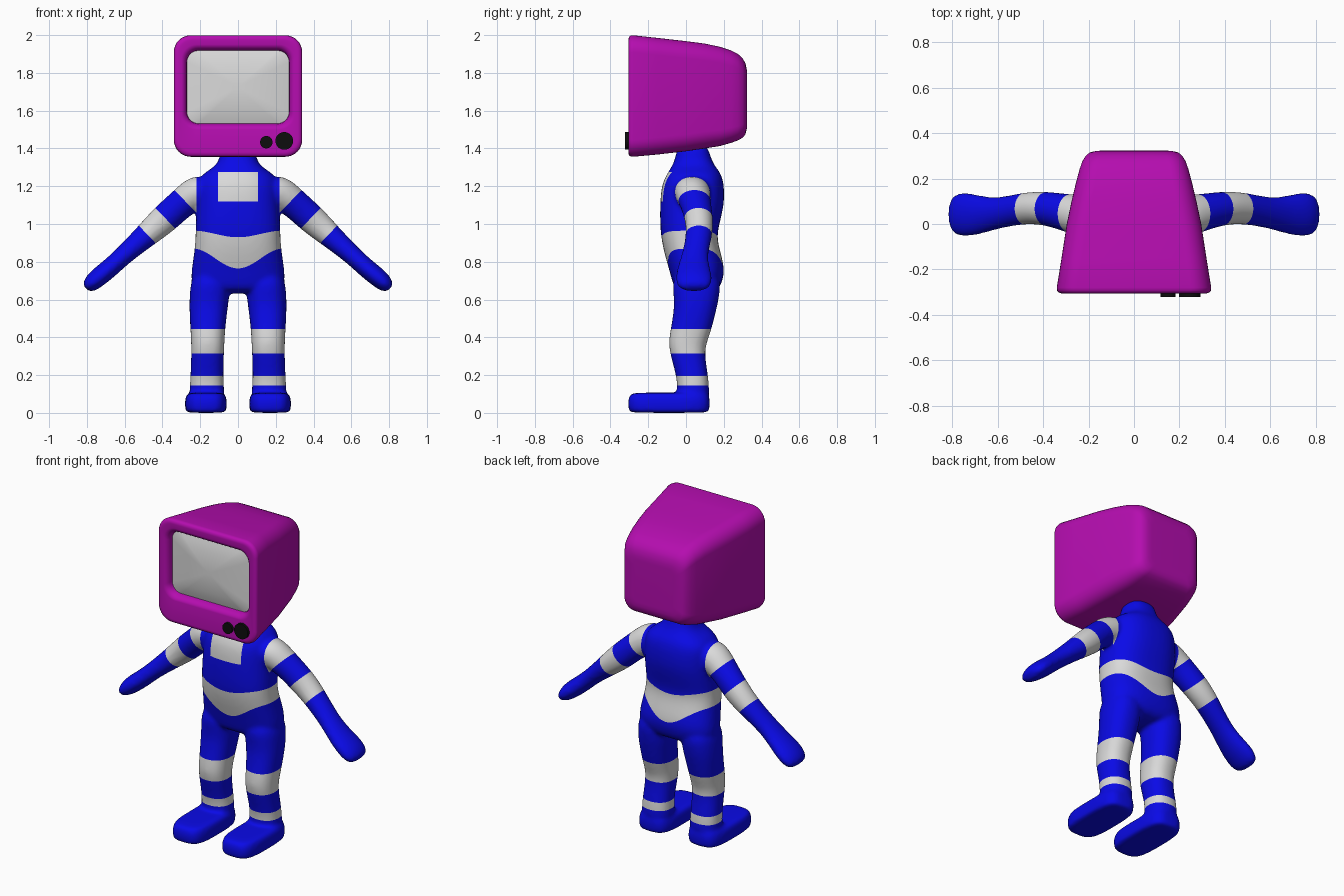
import bpy, bmesh, math
from mathutils import Vector as V

if "Cube" in bpy.data.objects:
    bpy.data.objects.remove(bpy.data.objects["Cube"])


def material(name, rgb):
    m = bpy.data.materials.new(name)
    m.diffuse_color = (*rgb, 1)
    m.use_nodes = True
    m.node_tree.nodes["Principled BSDF"].inputs["Base Color"].default_value = m.diffuse_color
    return m


BLUE = material("blue", (0.003, 0.003, 0.8))
WHITE = material("white", (0.7, 0.7, 0.7))
PURPLE = material("purple", (0.46, 0.004, 0.43))
BLACK = material("black", (0.004, 0.004, 0.004))


def make_object(name, bm, mats):
    me = bpy.data.meshes.new(name)
    bm.to_mesh(me)
    bm.free()
    for m in mats:
        me.materials.append(m)
    ob = bpy.data.objects.new(name, me)
    bpy.context.collection.objects.link(ob)
    return ob


def loft(bm, rings):
    """Skin a list of closed point rings, with end caps; returns faces per span."""
    loops = [[bm.verts.new(p) for p in r] for r in rings]
    spans = []
    for a, b in zip(loops, loops[1:]):
        n = len(a)
        spans.append([bm.faces.new((a[i], a[(i + 1) % n], b[(i + 1) % n], b[i])) for i in range(n)])
    caps = [bm.faces.new(loops[0]), bm.faces.new(list(reversed(loops[-1])))]
    bmesh.ops.recalc_face_normals(bm, faces=sum(spans, []) + caps)
    return spans, caps


def oval(c, u, v, e=2.0, n=28):
    """Superellipse ring around c with half axes u and v."""
    pts = []
    for i in range(n):
        a = 2 * math.pi * (i + 0.5) / n
        s, t = math.cos(a), math.sin(a)
        pts.append(V(c) + V(u) * math.copysign(abs(s) ** (2 / e), s)
                   + V(v) * math.copysign(abs(t) ** (2 / e), t))
    return pts


def flat_oval(z, x0, x1, y0, y1, e):
    return oval(((x0 + x1) / 2, (y0 + y1) / 2, z), ((x1 - x0) / 2, 0, 0), (0, (y1 - y0) / 2, 0), e)


# Suit: torso, legs, feet and arms lofted, then fused into one smooth skin
bm = bmesh.new()
TORSO = [(1.43, .09, -.045, .115), (1.35, .095, -.055, .13), (1.305, .12, -.075, .155),
         (1.275, .175, -.095, .18), (1.24, .207, -.115, .195), (1.19, .216, -.132, .203),
         (1.1, .22, -.138, .203), (1.0, .225, -.138, .177), (.93, .225, -.132, .163),
         (.85, .232, -.117, .183), (.76, .247, -.09, .207), (.69, .25, -.072, .192), (.63, .22, -.05, .16)]
loft(bm, [flat_oval(z, -w, w, a, b, 2.5) for z, w, a, b in TORSO])

LEG = [(.76, .04, .245, -.08, .19), (.62, .045, .257, -.065, .178), (.55, .055, .258, -.063, .162),
       (.44, .068, .252, -.082, .135), (.38, .071, .249, -.092, .113), (.32, .074, .247, -.087, .097),
       (.2, .078, .252, -.052, .117), (.14, .074, .255, -.047, .122), (.04, .07, .258, -.045, .125)]
FOOT = [(.0, .07, .27, -.295, .115), (.008, .063, .277, -.302, .122), (.04, .058, .282, -.308, .127),
        (.075, .06, .28, -.307, .126), (.1, .068, .272, -.295, .12), (.108, .085, .255, -.27, .105)]
D = V((.72, 0, -.69))          # arm direction
ARM = [(.13, .03, 1.21, .08, .09), (.21, .032, 1.165, .1, .098), (.283, .045, 1.125, .077, .085),
       (.385, .07, 1.03, .081, .075), (.48, .072, .945, .066, .07), (.605, .045, .835, .05, .067),
       (.68, .04, .765, .051, .087), (.75, .042, .71, .052, .1), (.79, .042, .672, .041, .088),
       (.806, .042, .657, .02, .055)]
for s in (-1, 1):
    loft(bm, [flat_oval(z, s * x0, s * x1, a, b, 2.3) for z, x0, x1, a, b in LEG])
    loft(bm, [flat_oval(z, s * x0, s * x1, a, b, 3.6) for z, x0, x1, a, b in FOOT])
    loft(bm, [oval((s * x, y, z), (s * .69 * p, 0, .72 * p), (0, h, 0)) for x, y, z, p, h in ARM])
suit = make_object("suit_body", bm, [BLUE, WHITE])
suit.modifiers.new("round", 'SUBSURF').levels = 2
rm = suit.modifiers.new("fuse", 'REMESH')
rm.mode, rm.voxel_size = 'VOXEL', 0.011
sm = suit.modifiers.new("soften", 'SMOOTH')
sm.factor, sm.iterations = 0.5, 8
skin = bpy.data.meshes.new_from_object(suit.evaluated_get(bpy.context.evaluated_depsgraph_get()))
suit.modifiers.clear()

# Stripes: cut clean edges into the skin, then colour by position
bm = bmesh.new()
bm.from_mesh(skin)


def cut(co, no, keep):
    fs = [f for f in bm.faces if keep(f.calc_center_median())]
    geom = set(fs)
    for f in fs:
        geom.update(f.edges)
        geom.update(f.verts)
    bmesh.ops.bisect_plane(bm, geom=list(geom), dist=1e-5, plane_co=co, plane_no=no)


def belt_rise(x):
    return 0.5 - 0.5 * math.cos(math.pi * min(abs(x) / 0.24, 1))


LEG_Z = (.145, .195, .315, .445)
ARM_S = (-.572, -.434, -.306)
BELT = ((.765, .105), (.93, .035))      # centre height, rise at the sides
for z in LEG_Z:
    cut((0, 0, z), (0, 0, 1), lambda c: c.z < .55)
for s in (-1, 1):
    d = V((s * D.x, 0, D.z))
    for k in ARM_S:
        cut(d * (k / d.dot(d)), d,
            lambda c: s * c.x > .26 or (s * c.x > .2 and c.z > 1.03))
    cut((s * .22, 0, 0), (1, 0, 0), lambda c: .15 < s * c.x < .3 and c.z > 1.03)
    cut((s * .105, 0, 0), (1, 0, 0), lambda c: c.y < 0 and 1.08 < c.z < 1.31)
for z in (1.12, 1.275):
    cut((0, 0, z), (0, 0, 1), lambda c: c.y < 0 and abs(c.x) < .13)
for z, rise in BELT:                    # warp, cut straight, unwarp
    for v in bm.verts:
        v.co.z -= rise * belt_rise(v.co.x)
    cut((0, 0, z), (0, 0, 1), lambda c: abs(c.x) < .28)
    for v in bm.verts:
        v.co.z += rise * belt_rise(v.co.x)


def is_white(c):
    x, z = abs(c.x), c.z
    if z < .55:
        return LEG_Z[0] < z < LEG_Z[1] or LEG_Z[2] < z < LEG_Z[3]
    if x > .27 or (x > .22 and z > 1.05):
        k = D.x * x + D.z * z
        return k < ARM_S[0] or ARM_S[1] < k < ARM_S[2]
    low, high = [h + rise * belt_rise(x) for h, rise in BELT]
    return low < z < high or (x < .105 and c.y < 0 and 1.12 < z < 1.275)


for f in bm.faces:
    f.smooth = True
    f.material_index = int(is_white(f.calc_center_median()))
bm.to_mesh(suit.data)
bm.free()


# Television head: rounded rectangles lofted from back to front, into the screen
def rounded(y, w, z0, z1, r, k=8):
    pts = []
    for q, (sx, cz) in enumerate(((1, z1 - r), (-1, z1 - r), (-1, z0 + r), (1, z0 + r))):
        for i in range(k + 1):
            a = math.pi / 2 * (q + i / k)
            pts.append((sx * (w - r) + r * math.cos(a), y, cz + r * math.sin(a)))
    return pts


CASE = [(.323, .14, 1.53, 1.79, .04), (.322, .165, 1.505, 1.815, .05), (.315, .195, 1.475, 1.85, .06),
        (.3, .213, 1.457, 1.877, .07), (.275, .228, 1.443, 1.9, .075), (.24, .24, 1.43, 1.918, .08),
        (.18, .256, 1.413, 1.938, .085), (.1, .275, 1.4, 1.955, .09), (0, .296, 1.385, 1.968, .09),
        (-.15, .319, 1.368, 1.985, .09), (-.28, .34, 1.356, 1.999, .09), (-.294, .338, 1.358, 1.997, .09),
        (-.302, .331, 1.365, 1.99, .085), (-.305, .32, 1.376, 1.979, .08), (-.305, .315, 1.381, 1.974, .08),
        (-.305, .3, 1.5, 1.95, .08), (-.302, .29, 1.51, 1.94, .075), (-.293, .28, 1.52, 1.93, .07),
        (-.28, .273, 1.528, 1.922, .065), (-.26, .27, 1.532, 1.918, .06)]
GLASS = [(-.27, .85), (-.279, .65), (-.285, .45), (-.289, .25), (-.29, .08)]
bm = bmesh.new()
rings = [rounded(*r) for r in CASE]
rings += [rounded(y, .27 * t, 1.725 - .193 * t, 1.725 + .193 * t, .06 * t) for y, t in GLASS]
spans, caps = loft(bm, rings)
for f in sum(spans[len(CASE) - 1:], []) + [caps[1]]:
    f.material_index = 1
for f in bm.faces:
    f.smooth = True
head = make_object("television_head", bm, [PURPLE, WHITE])
head.select_set(True)
bpy.context.view_layer.objects.active = head
bpy.ops.object.shade_smooth_by_angle(angle=math.radians(50))

# Control knobs
for name, x, z, r in (("small_knob", .15, 1.433, .033), ("large_knob", .245, 1.44, .047)):
    bm = bmesh.new()
    loft(bm, [oval((x, y, z), (r, 0, 0), (0, 0, r)) for y in (-.295, -.322)])
    make_object(name, bm, [BLACK])
